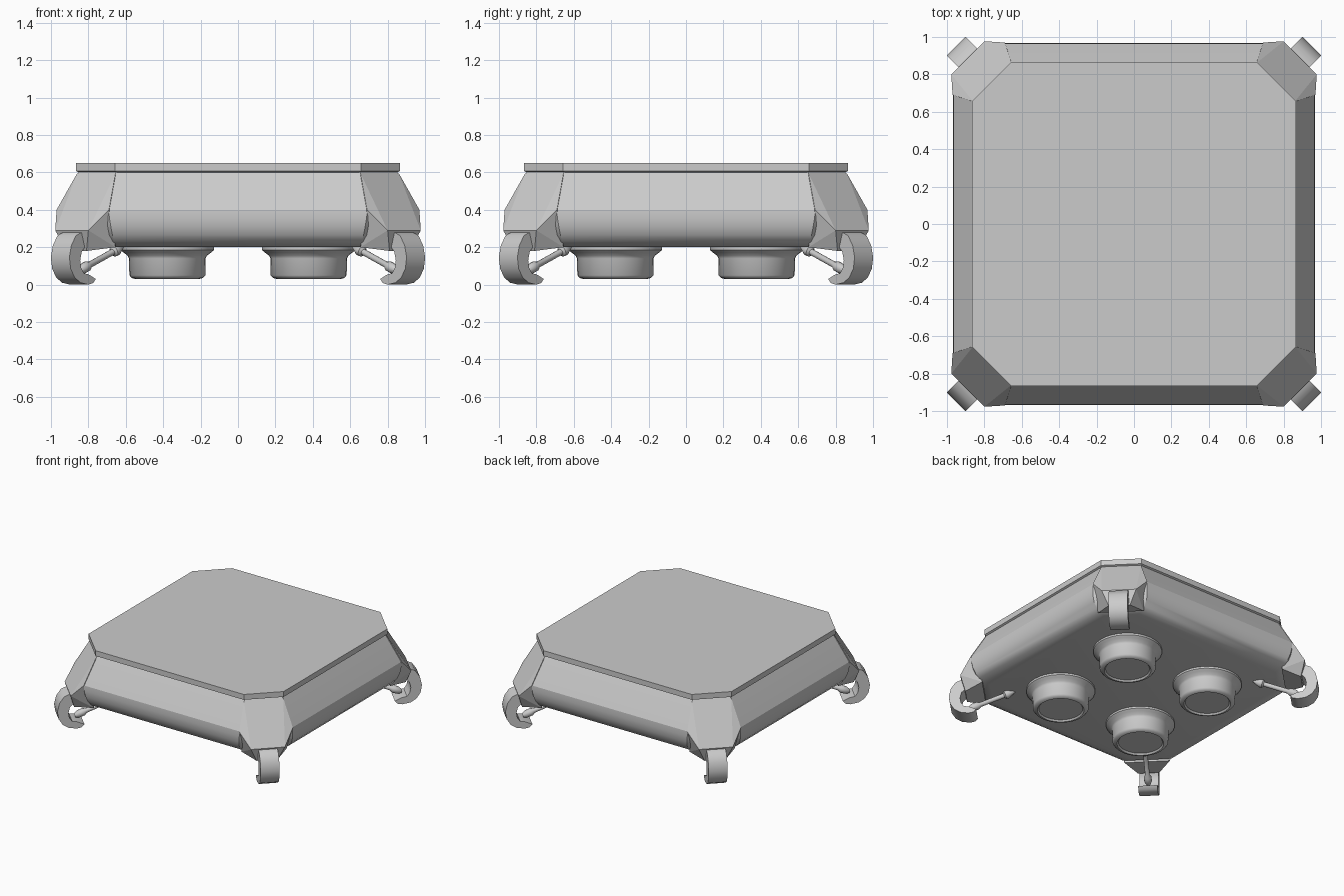
import bpy, bmesh
from math import pi, cos, sin, radians
from mathutils import Matrix, Vector

if "Cube" in bpy.data.objects:
    bpy.data.objects.remove(bpy.data.objects["Cube"])


def finish(name, bm, smooth=None, rot=0, loc=(0, 0, 0)):
    bmesh.ops.recalc_face_normals(bm, faces=bm.faces)
    me = bpy.data.meshes.new(name)
    bm.to_mesh(me)
    bm.free()
    me.transform(Matrix.Translation(loc) @ Matrix.Rotation(rot, 4, 'Z'))
    ob = bpy.data.objects.new(name, me)
    bpy.context.collection.objects.link(ob)
    if smooth:
        bpy.ops.object.select_all(action='DESELECT')
        ob.select_set(True)
        bpy.context.view_layer.objects.active = ob
        bpy.ops.object.shade_smooth_by_angle(angle=radians(smooth))
    return ob


def loft(rings):
    """Skin a list of equal-sized closed rings and cap both ends."""
    bm = bmesh.new()
    rows = [[bm.verts.new(p) for p in r] for r in rings]
    n = len(rows[0])
    for a, b in zip(rows, rows[1:]):
        for i in range(n):
            j = (i + 1) % n
            bm.faces.new((a[i], a[j], b[j], b[i]))
    bm.faces.new(rows[0])
    bm.faces.new(rows[-1])
    return bm


def octagon(h, c, z):
    q = [(h, -c), (h, c), (c, h), (-c, h), (-h, c), (-h, -c), (-c, -h), (c, -h)]
    return [(x, y, z) for x, y in q]


def turned(profile, n=32):
    return loft([[(r * cos(2 * pi * i / n), r * sin(2 * pi * i / n), z)
                  for i in range(n)] for r, z in profile])


# Hull: sloped upper walls, rounded underside
hull = [(.845, .65, .61), (.855, .655, .595), (.965, .69, .4), (.967, .688, .36),
        (.96, .68, .31), (.942, .671, .265), (.91, .662, .228), (.87, .655, .208),
        (.82, .65, .2)]
finish("hull", loft([octagon(*p) for p in hull]), 25)

# Top plate
plate = [(.85, .65, .60), (.865, .657, .607), (.865, .657, .65)]
finish("top_plate", loft([octagon(*p) for p in plate]))

# Pods under the hull
pod = [(.25, .21), (.25, .185), (.235, .172), (.212, .155), (.205, .14), (.203, .05),
       (.19, .035), (.17, .03), (.16, .042)]
for sx in (-1, 1):
    for sy in (-1, 1):
        finish("pod", turned(pod), 40, loc=(.378 * sx, .378 * sy, 0))

# Corner assemblies
pad = [(.655, .86, .595), (.69, .97, .4), (.80, .977, .29), (.81, .92, .18), (.655, .89, .2)]
claw = [(1.14, .29), (1.24, .285), (1.295, .262), (1.33, .21), (1.345, .145), (1.335, .085),
        (1.305, .038), (1.26, .01), (1.2, 0), (1.165, .008), (1.145, .03), (1.2, .055),
        (1.235, .06), (1.256, .09), (1.263, .13), (1.252, .175), (1.222, .205), (1.14, .215)]
strut = [(.008, 0), (.032, .055), (.03, .075), (.017, .085), (.017, .27), (.028, .29),
         (.028, .33), (.015, .36)]
for k in range(4):
    a = k * pi / 2

    # Faceted corner guard
    bm = bmesh.new()
    for x, y, z in pad:
        bm.verts.new((x, y, z))
        bm.verts.new((y, x, z))
    bmesh.ops.convex_hull(bm, input=bm.verts)
    finish("corner_guard", bm, rot=a)

    # Curled foot
    bm = loft([[(u, v, z) for u, z in claw] for v in (-.07, .07)])
    finish("foot", bm, 35, rot=a + pi / 4)

    # Strut from hull to foot
    bm = turned(strut, 12)
    p, q = Vector((.87, 0, .205)), Vector((1.2, 0, .075))
    turn = (q - p).to_track_quat('Z', 'Y').to_matrix().to_4x4()
    bm.transform(Matrix.Translation(p) @ turn)
    finish("strut", bm, 40, rot=a + pi / 4)
